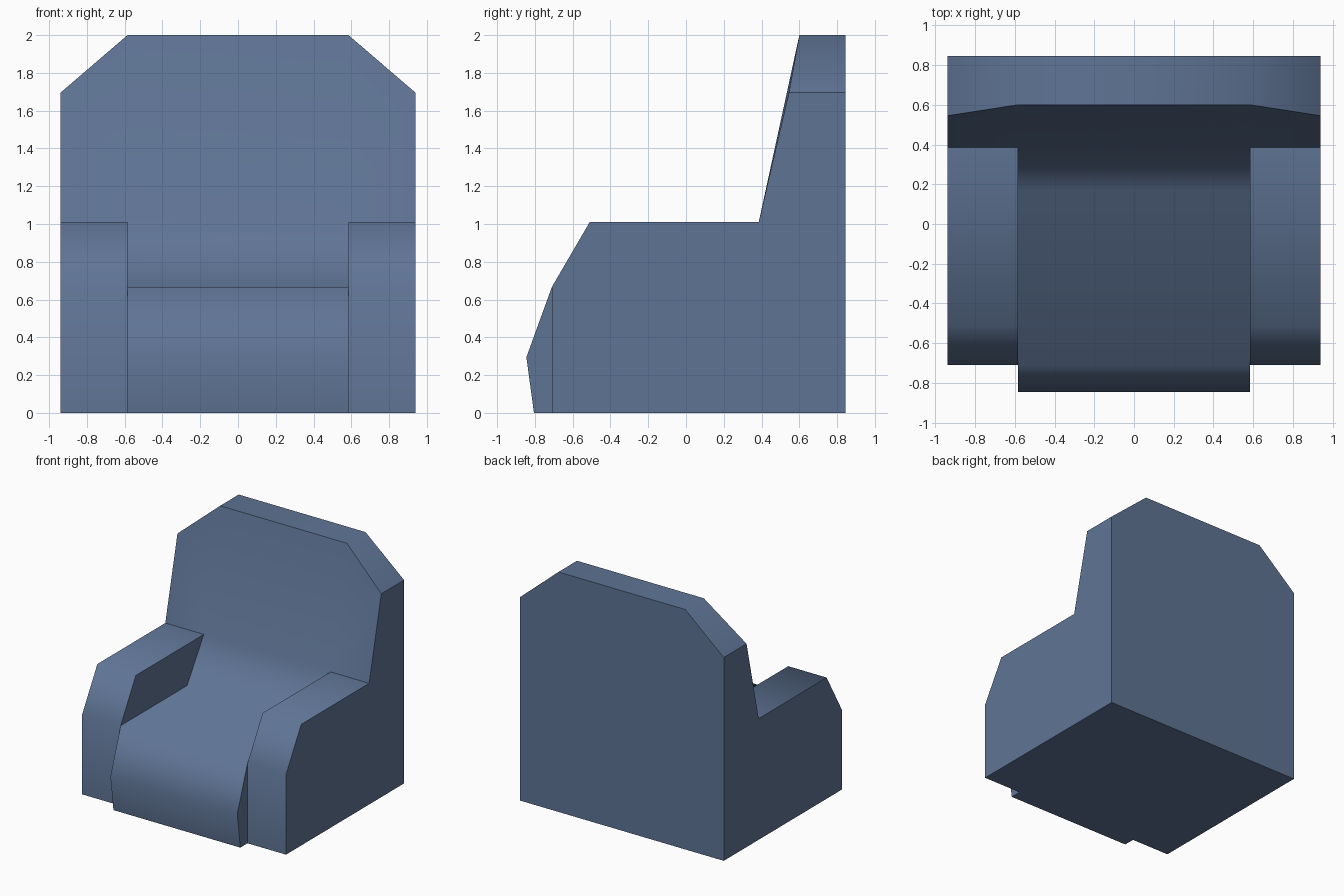
import bpy, bmesh, math

if "Cube" in bpy.data.objects:
    bpy.data.objects.remove(bpy.data.objects["Cube"])

SEAT_X, ARM_X = 0.585, 0.94

# Side profiles as (y, z)
FLOOR_FRONT, KNEE = (-0.71, 0.0), (-0.71, 0.667)
ARM_FRONT, ARM_BACK = (-0.51, 1.01), (0.385, 1.01)
SEAT_BACK = (0.165, 0.667)
LIP = [(-0.805, 0.0), (-0.845, 0.295)]
TOP, REAR = [(0.6, 2.0), (0.845, 2.0)], (0.845, 0.0)

seat = [FLOOR_FRONT] + LIP + [KNEE, SEAT_BACK, ARM_BACK] + TOP + [REAR]
arm_inner = [FLOOR_FRONT, KNEE, ARM_FRONT, ARM_BACK] + TOP + [REAR]
# Outer edge of the backrest is lower, giving the cut-off shoulders
arm_outer = arm_inner[:4] + [(0.545, 1.695), (0.845, 1.695), REAR]

bm = bmesh.new()


def face(x, pts):
    return bm.faces.new([bm.verts.new((x, y, z)) for y, z in pts])


def strip(x0, prof0, x1, prof1):
    """Wrap faces between two matching closed profiles."""
    n = len(prof0)
    for i in range(n):
        j = (i + 1) % n
        pts = [(x0, *prof0[i]), (x0, *prof0[j]), (x1, *prof1[j]), (x1, *prof1[i])]
        bm.faces.new([bm.verts.new(p) for p in pts])


# Seat and centre of the backrest
strip(-SEAT_X, seat, SEAT_X, seat)

# Arms with backrest shoulders, inner arm walls and sides of the seat lip
for s in (-1, 1):
    strip(s * SEAT_X, arm_inner, s * ARM_X, arm_outer)
    face(s * ARM_X, arm_outer)
    face(s * SEAT_X, [KNEE, ARM_FRONT, ARM_BACK, SEAT_BACK])
    face(s * SEAT_X, [FLOOR_FRONT] + LIP + [KNEE])

bmesh.ops.remove_doubles(bm, verts=bm.verts[:], dist=0.0005)
bmesh.ops.recalc_face_normals(bm, faces=bm.faces[:])

# Soft cushions, crisp side outlines
for f in bm.faces:
    f.smooth = True
for e in bm.edges:
    side = [abs(f.normal.x) > 0.99 for f in e.link_faces]
    e.smooth = (len(side) == 2 and side[0] == side[1]
                and e.calc_face_angle(0) < math.radians(75))

mesh = bpy.data.meshes.new("armchair")
bm.to_mesh(mesh)
bm.free()
chair = bpy.data.objects.new("armchair", mesh)
bpy.context.collection.objects.link(chair)

# Upholstery colour
mat = bpy.data.materials.new("slate blue fabric")
mat.diffuse_color = (0.114, 0.175, 0.3, 1.0)
mat.use_nodes = True
mat.node_tree.nodes["Principled BSDF"].inputs["Base Color"].default_value = mat.diffuse_color
mesh.materials.append(mat)
